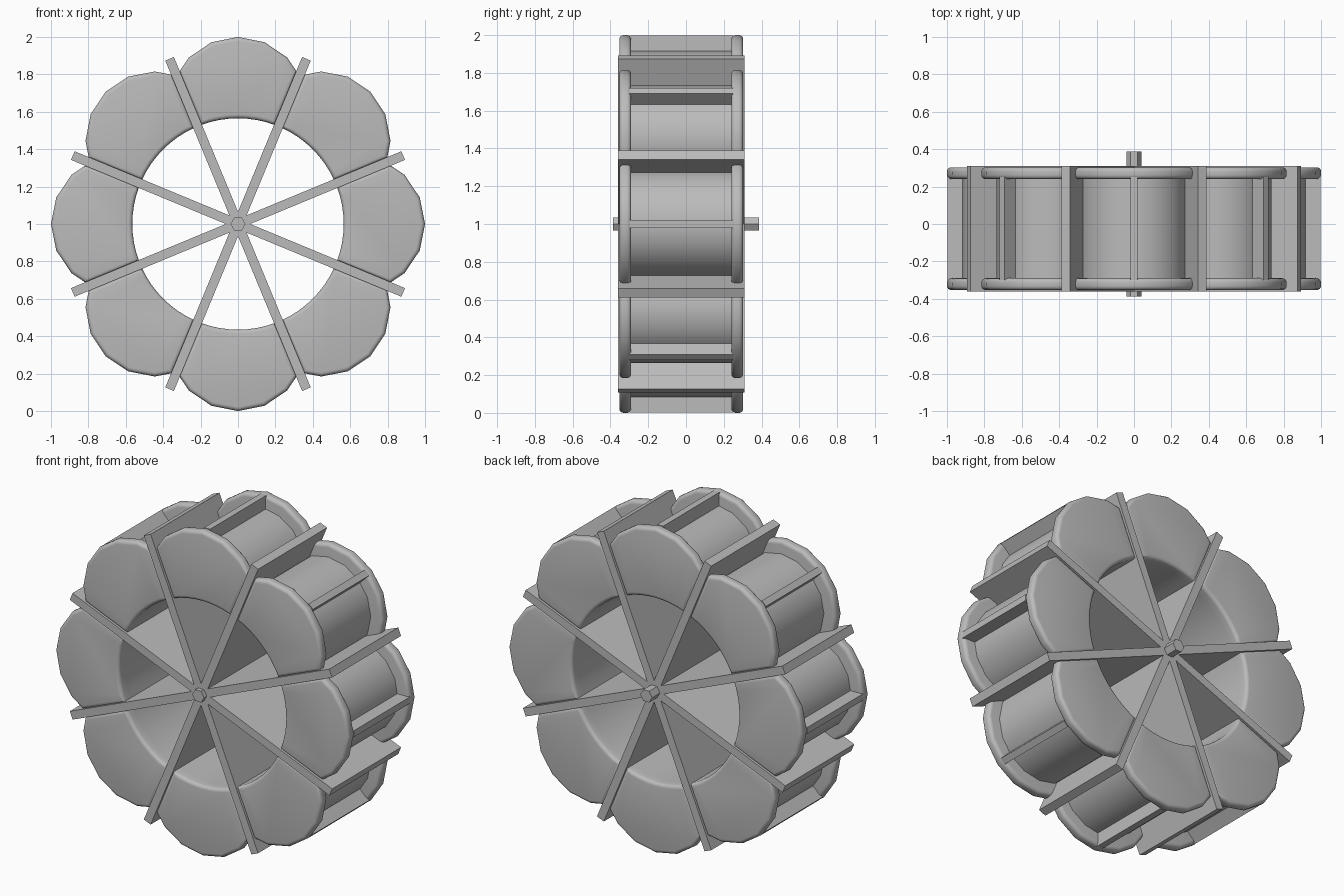
import bpy, bmesh, math
from math import cos, sin, radians, pi

cube = bpy.data.objects.get("Cube")
if cube:
    bpy.data.objects.remove(cube, do_unlink=True)

grey = bpy.data.materials.new("grey")
grey.use_nodes = True
grey.diffuse_color = (0.5, 0.5, 0.5, 1)
grey.node_tree.nodes["Principled BSDF"].inputs["Base Color"].default_value = (0.5, 0.5, 0.5, 1)


def prism(name, profile, y0, y1, angle=0, rounding=0, outside=0, smooth=False):
    """Extrude a (radial, tangential) profile along y, turned about the axle."""
    bm = bmesh.new()
    rings = [[bm.verts.new((u, y, v)) for u, v in profile] for y in (y0, y1)]
    n = len(profile)
    bm.faces.new(rings[0])
    bm.faces.new(rings[1])
    for i in range(n):
        j = (i + 1) % n
        bm.faces.new((rings[0][i], rings[0][j], rings[1][j], rings[1][i]))
    bmesh.ops.recalc_face_normals(bm, faces=bm.faces)
    if rounding:
        # soften the scalloped border on both sides, the rest on the outside only
        edges = [e for e in bm.edges
                 if abs(e.verts[0].co.y - e.verts[1].co.y) < 1e-5
                 and (min(v.co.xz.length for v in e.verts) > 0.8
                      or abs(e.verts[0].co.y - outside) < 1e-5)]
        bmesh.ops.bevel(bm, geom=edges, offset=rounding, segments=4,
                        profile=0.5, affect='EDGES')
    for v in bm.verts:
        u, w = v.co.x, v.co.z
        v.co.x = u * cos(angle) - w * sin(angle)
        v.co.z = 1 + u * sin(angle) + w * cos(angle)
    mesh = bpy.data.meshes.new(name)
    bm.to_mesh(mesh)
    bm.free()
    obj = bpy.data.objects.new(name, mesh)
    bpy.context.collection.objects.link(obj)
    mesh.materials.append(grey)
    if smooth:
        bpy.ops.object.select_all(action='DESELECT')
        obj.select_set(True)
        bpy.context.view_layer.objects.active = obj
        bpy.ops.object.shade_smooth_by_angle(angle=radians(30))
    return obj


def box(u0, u1, half):
    return [(u0, -half), (u1, -half), (u1, half), (u0, half)]


def petal(radius, count, seam):
    """Coarse round tip, clipped beside the paddles, with a concave inner arc."""
    u, v = seam
    tip = [(0.63 + radius * cos(pi / 8 * k), radius * sin(pi / 8 * k))
           for k in range(-count, count + 1)]
    inner = [(0.565 * cos(a), 0.565 * sin(a))
             for a in (radians(20.5) * (1 - i / 4) for i in range(9))]
    return [(u, -v)] + tip + [(u, v)] + inner


# Side positions of the two rims
FRONT, FRONT_IN, BACK_IN, BACK = -0.353, -0.29, 0.24, 0.303

rim = petal(0.37, 2, (0.813, 0.315))
body = petal(0.29, 3, (0.713, 0.2735))

for k in range(8):
    a = k * pi / 4
    prism("front_rim_petal", rim, FRONT, FRONT_IN, a, 0.022, FRONT, True)
    prism("back_rim_petal", rim, BACK_IN, BACK, a, 0.022, BACK, True)
    prism("petal_body", body, FRONT_IN, BACK_IN, a, smooth=True)
    prism("tip_bar", box(0.9, 0.998, 0.02), FRONT_IN - 0.01, BACK_IN + 0.01, a)
    prism("paddle", box(0, 0.956, 0.025), -0.36, 0.31, a + pi / 8)

# Six-sided axle
hexagon = [(0.04 * cos(pi / 3 * k), 0.04 * sin(pi / 3 * k)) for k in range(6)]
prism("axle", hexagon, -0.387, 0.387)
